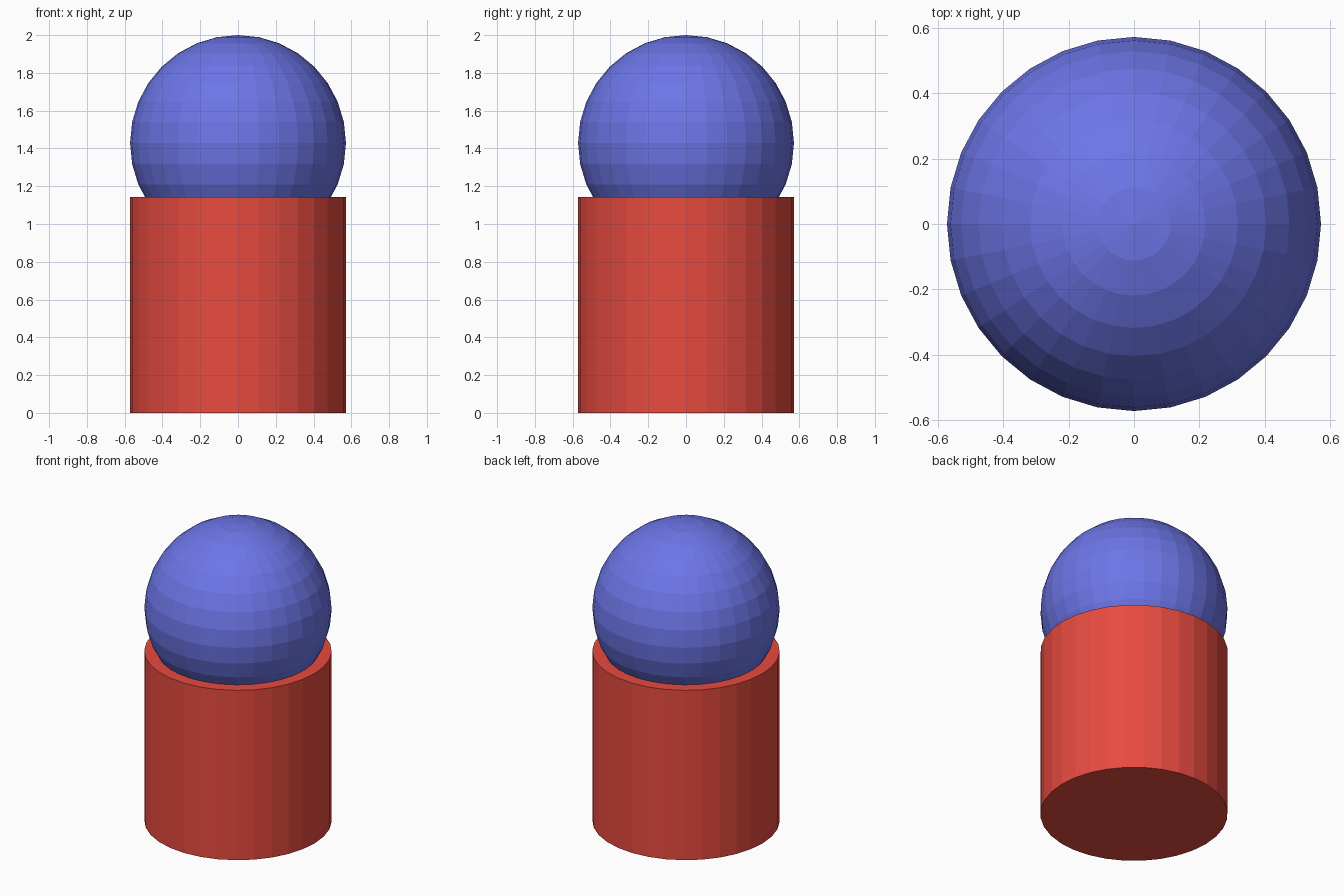
import bpy

if "Cube" in bpy.data.objects:
    bpy.data.objects.remove(bpy.data.objects["Cube"])

R = 2 / 3.5  # common radius of both parts


def colour(obj, name, rgb):
    mat = bpy.data.materials.new(name)
    mat.diffuse_color = (*rgb, 1)
    mat.use_nodes = True
    mat.node_tree.nodes["Principled BSDF"].inputs["Base Color"].default_value = mat.diffuse_color
    obj.data.materials.append(mat)


# Cylindrical base
bpy.ops.mesh.primitive_cylinder_add(vertices=32, radius=R, depth=2 * R, location=(0, 0, R))
base = bpy.context.object
base.name = "base_cylinder"
colour(base, "red", (0.8, 0.07, 0.05))

# Ball sunk halfway into the base top
bpy.ops.mesh.primitive_uv_sphere_add(segments=32, ring_count=16, radius=R, location=(0, 0, 2.5 * R))
ball = bpy.context.object
ball.name = "top_ball"
colour(ball, "blue", (0.15, 0.18, 0.8))
